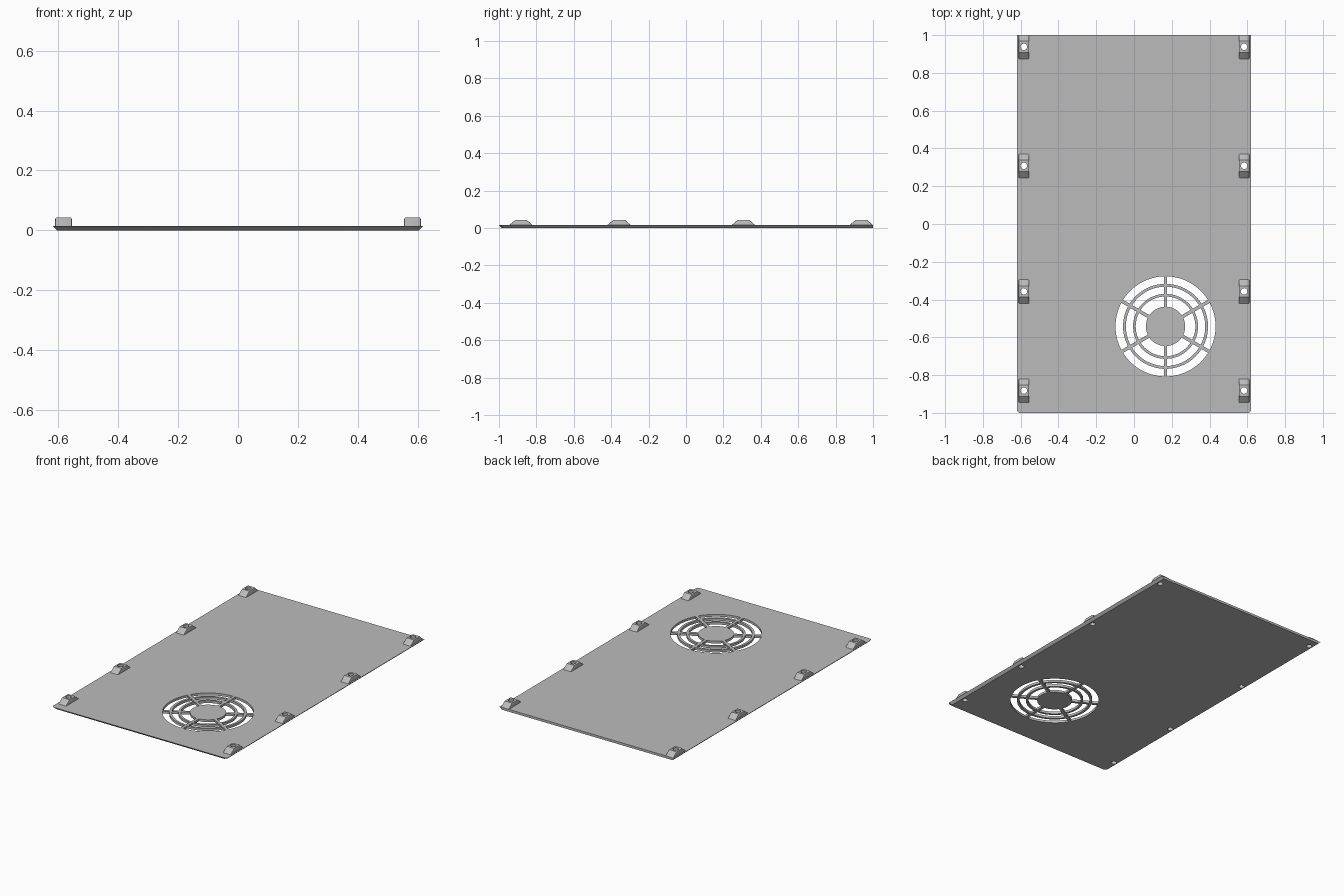
import bpy, bmesh
from math import sin, cos, asin, pi, radians

cube = bpy.data.objects.get("Cube")
if cube:
    bpy.data.objects.remove(cube)

grey = bpy.data.materials.new("plain_grey")
grey.use_nodes = True
colour = (0.5, 0.5, 0.5, 1)
grey.diffuse_color = colour
grey.node_tree.nodes["Principled BSDF"].inputs["Base Color"].default_value = colour


def loft(bm, lower, upper):
    """Close a solid between two matching outlines."""
    a = [bm.verts.new(p) for p in lower]
    b = [bm.verts.new(p) for p in upper]
    n = len(a)
    bm.faces.new(a[::-1])
    bm.faces.new(b)
    for i in range(n):
        j = (i + 1) % n
        bm.faces.new((a[i], a[j], b[j], b[i]))


def prism(bm, outline, z0, z1):
    loft(bm, [(x, y, z0) for x, y in outline], [(x, y, z1) for x, y in outline])


def finish(bm, name):
    bmesh.ops.recalc_face_normals(bm, faces=bm.faces)
    mesh = bpy.data.meshes.new(name)
    bm.to_mesh(mesh)
    bm.free()
    mesh.materials.append(grey)
    obj = bpy.data.objects.new(name, mesh)
    bpy.context.collection.objects.link(obj)
    return obj


def select(obj):
    bpy.ops.object.select_all(action='DESELECT')
    obj.select_set(True)
    bpy.context.view_layer.objects.active = obj


def cut(obj, cutter):
    select(obj)
    mod = obj.modifiers.new("cut", 'BOOLEAN')
    mod.operation = 'DIFFERENCE'
    mod.solver = 'EXACT'
    mod.object = cutter
    bpy.ops.object.modifier_apply(modifier=mod.name)
    bpy.ops.object.shade_smooth_by_angle(angle=radians(30))


THICK, TOP = 0.015, 0.043
LUG_X, LUG_Y = 0.583, (-0.882, -0.357, 0.308, 0.938)
spots = [(s * LUG_X, y) for s in (-1, 1) for y in LUG_Y]

# Panel: sides and front slope inwards below, back edge is upright
def panel_outline(inset, z):
    x, y, c = 0.62 - inset, -1 + inset, 0.012
    return [(-x, 1, z), (-x, y + c, z), (-x + c, y, z),
            (x - c, y, z), (x, y + c, z), (x, 1, z)]

bm = bmesh.new()
loft(bm, panel_outline(0.015, 0), panel_outline(0, THICK))
panel = finish(bm, "panel")

# Cutter: screw holes through lugs and panel
bm = bmesh.new()
for cx, cy in spots:
    ring = [(cx + 0.017 * cos(k * pi / 12), cy + 0.017 * sin(k * pi / 12)) for k in range(24)]
    prism(bm, ring, -0.1, 0.1)
screw_cutter = finish(bm, "screw_hole_cutter")

# Cutter: curved fan slots between six straight spokes and two rings
FAN_X, FAN_Y, SPOKE = 0.167, -0.542, 0.009
bm = bmesh.new()
for r0, r1 in ((0.104, 0.158), (0.172, 0.210), (0.225, 0.265)):
    for i in range(6):
        start = pi / 6 + i * pi / 3
        outline = []
        for r, steps in ((r1, range(13)), (r0, range(12, -1, -1))):
            gap = asin(SPOKE / r)
            for k in steps:
                a = start + gap + (pi / 3 - 2 * gap) * k / 12
                outline.append((FAN_X + r * cos(a), FAN_Y + r * sin(a)))
        prism(bm, outline, -0.1, 0.1)
fan_cutter = finish(bm, "fan_slot_cutter")

cut(panel, fan_cutter)
cut(panel, screw_cutter)

# Mounting lugs: sloped front and back, softened upper side edges
for n, (cx, cy) in enumerate(spots):
    bm = bmesh.new()
    w, z0 = 0.028, THICK - 0.003
    profile = [(-0.064, z0), (0.062, z0), (0.062, THICK), (0.03, TOP),
               (-0.03, TOP), (-0.064, THICK)]
    loft(bm, [(cx - w, cy + y, z) for y, z in profile],
         [(cx + w, cy + y, z) for y, z in profile])
    edges = [e for e in bm.edges
             if abs(e.verts[0].co.x - e.verts[1].co.x) < 1e-5
             and max(v.co.z for v in e.verts) > TOP - 1e-4]
    bmesh.ops.bevel(bm, geom=edges, offset=0.006, segments=2, profile=0.5, affect='EDGES')
    side = "right" if cx < 0 else "left"
    lug = finish(bm, f"{side}_lug_{n % 4 + 1}")
    cut(lug, screw_cutter)

for helper in (screw_cutter, fan_cutter):
    bpy.data.objects.remove(helper)
